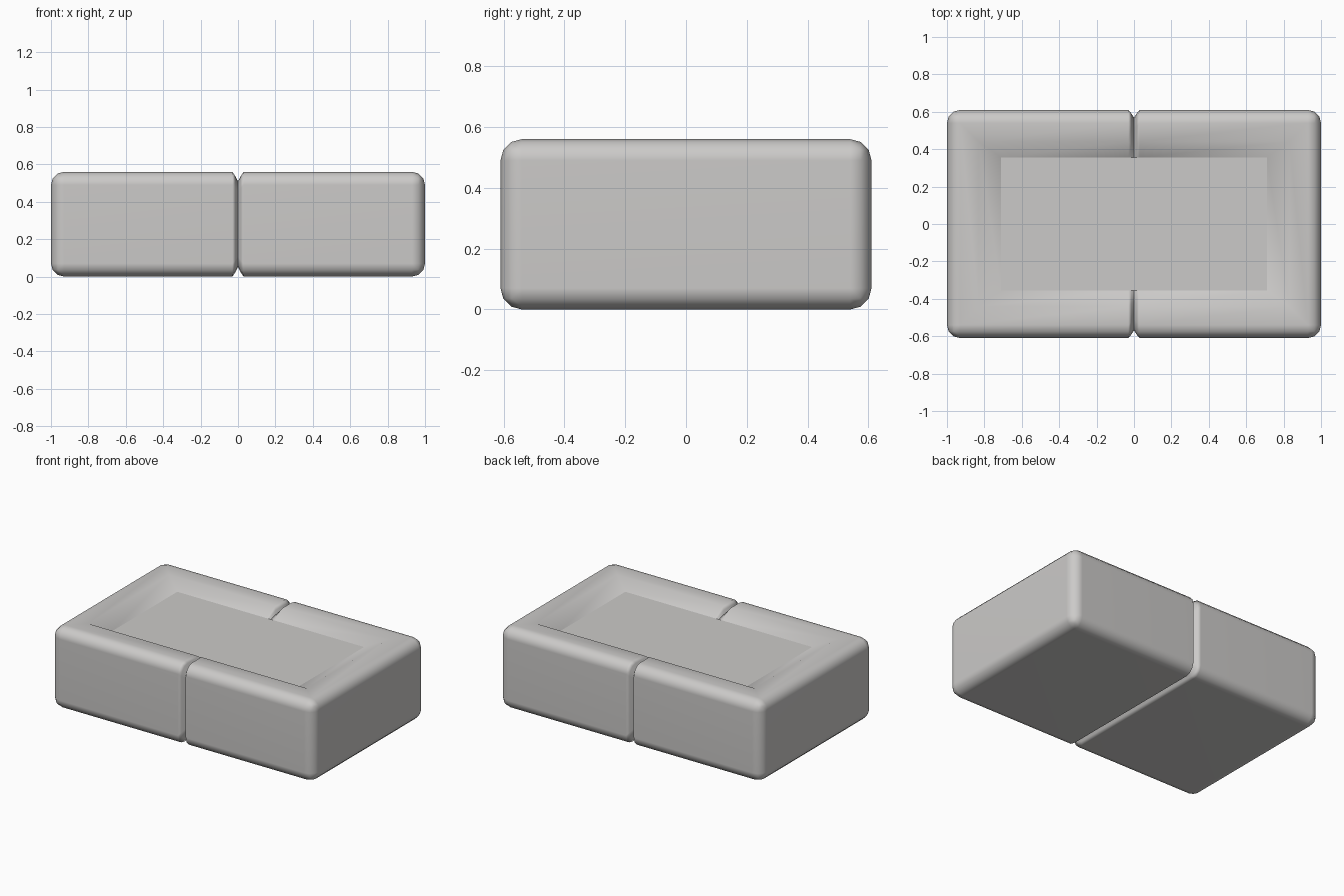
import bpy, bmesh

HX, HY, H = 1.0, 0.61, 0.56   # half length, half width, height
RADIUS = 0.07                 # outer edge rounding
FLOOR_X, FLOOR_Y, FLOOR_Z = 0.71, 0.355, 0.507
GROOVE = {0.0: 0.05, 0.015: 0.022, 0.03: 0.0}   # distance from seam: depth

cube = bpy.data.objects.get("Cube")
if cube:
    bpy.data.objects.remove(cube, do_unlink=True)


def make_material(name, colour):
    mat = bpy.data.materials.new(name)
    mat.use_nodes = True
    mat.diffuse_color = colour
    mat.node_tree.nodes["Principled BSDF"].inputs["Base Color"].default_value = colour
    return mat


# Rounded block
bm = bmesh.new()
bmesh.ops.create_cube(bm, size=2)
for v in bm.verts:
    v.co = (v.co.x * HX, v.co.y * HY, (v.co.z + 1) * H / 2)
bmesh.ops.bevel(bm, geom=bm.edges[:], offset=RADIUS, offset_type='OFFSET',
                segments=3, profile=0.5, affect='EDGES')

# Padded rim around a shallow sunken floor
bm.normal_update()
top = max(bm.faces, key=lambda f: f.calc_center_median().z)
bmesh.ops.inset_region(bm, faces=[top], thickness=0.14)
bmesh.ops.inset_region(bm, faces=[top], thickness=0.04)
for v in top.verts:
    v.co.x = FLOOR_X if v.co.x > 0 else -FLOOR_X
    v.co.y = FLOOR_Y if v.co.y > 0 else -FLOOR_Y
    v.co.z = FLOOR_Z

# Groove around the middle, leaving the floor flat
for dist in GROOVE:
    for x in {dist, -dist}:
        bmesh.ops.bisect_plane(bm, geom=bm.verts[:] + bm.edges[:] + bm.faces[:],
                               plane_co=(x, 0, 0), plane_no=(1, 0, 0))


def on_floor(v):
    return abs(v.co.z - FLOOR_Z) < 0.001 and abs(v.co.y) < FLOOR_Y + 0.001


for v in bm.verts:
    for dist, depth in GROOVE.items():
        if abs(abs(v.co.x) - dist) < 0.001 and not on_floor(v):
            v.co.y *= 1 - 0.8 * depth / HY
            v.co.z = H / 2 + (v.co.z - H / 2) * (1 - depth / (H / 2))
            break

# Smooth shading with a crease around the floor and along the seam
bm.normal_update()
for f in bm.faces:
    f.smooth = True
for e in bm.edges:
    floor_sides = [all(on_floor(v) for v in f.verts) for f in e.link_faces]
    seam = all(abs(v.co.x) < 0.001 for v in e.verts)
    if any(floor_sides) != all(floor_sides) or (seam and not any(floor_sides)):
        e.smooth = False

mesh = bpy.data.meshes.new("cushioned_block")
bm.to_mesh(mesh)
bm.free()
block = bpy.data.objects.new("cushioned_block", mesh)
bpy.context.collection.objects.link(block)
mesh.materials.append(make_material("light_grey", (0.6, 0.59, 0.58, 1)))

# Keep the large faces flat under smooth shading
weighted = block.modifiers.new("flat_faces", 'WEIGHTED_NORMAL')
weighted.keep_sharp = True
